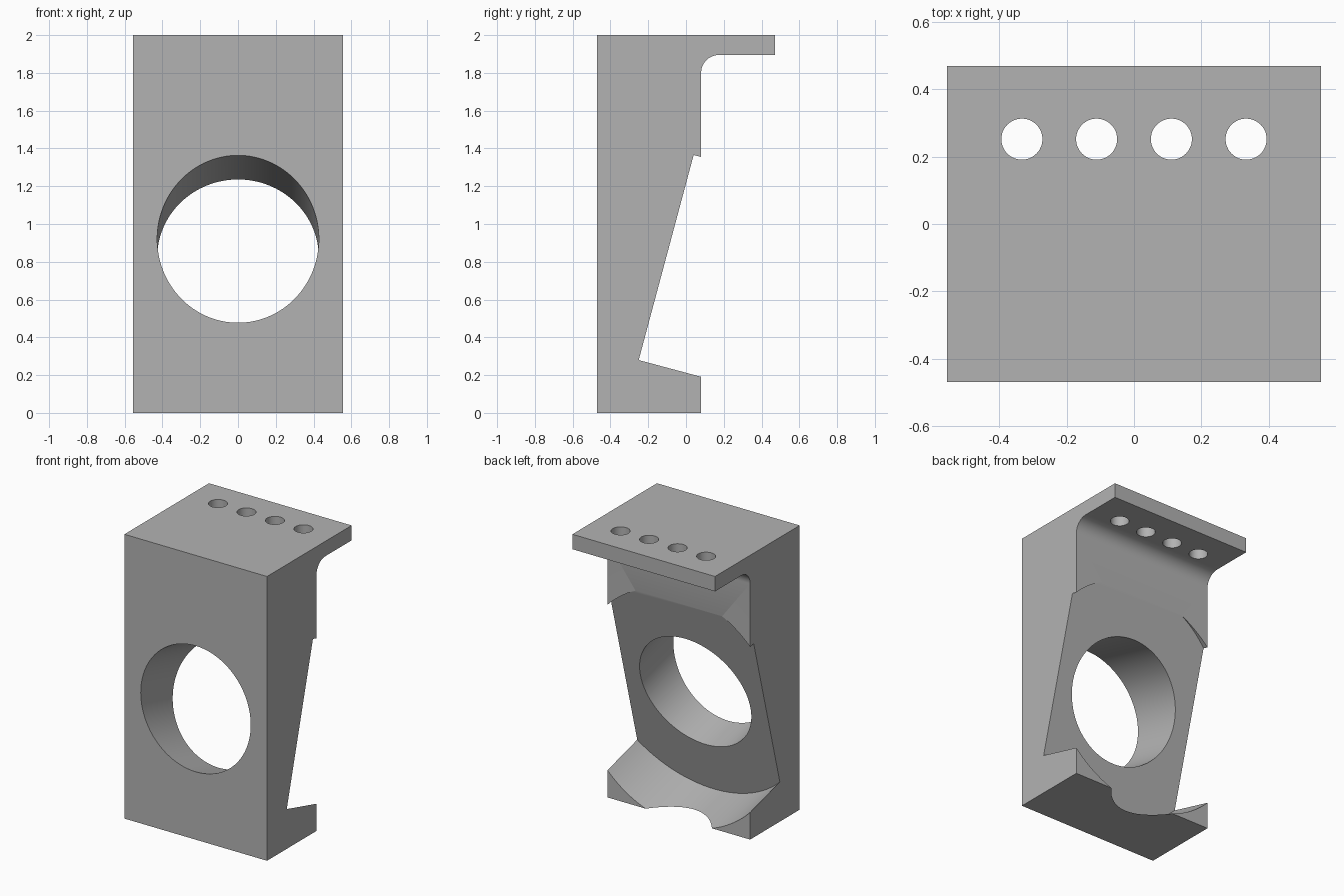
import bpy, bmesh
from math import radians, sin, cos, pi
from mathutils import Vector

cube = bpy.data.objects.get("Cube")
if cube:
    bpy.data.objects.remove(cube, do_unlink=True)

HALF_W = 0.555
FRONT, BACK, LIP = -0.47, 0.08, 0.47
TOP, LIP_Z, FILLET = 2.0, 1.895, 0.095
TILT = radians(15)
AXIS = Vector((0, cos(TILT), -sin(TILT)))
SEAT = Vector((0, -0.105, 0.8225))

grey = bpy.data.materials.new("plain grey")
grey.use_nodes = True
grey.diffuse_color = (0.45, 0.45, 0.45, 1)
grey.node_tree.nodes["Principled BSDF"].inputs["Base Color"].default_value = (0.45, 0.45, 0.45, 1)

# Side profile of the block with its filleted mounting lip, in (y, z)
profile = [(FRONT, 0), (BACK, 0)]
for i in range(17):
    a = pi - i / 16 * pi / 2
    profile.append((BACK + FILLET + FILLET * cos(a), LIP_Z - FILLET + FILLET * sin(a)))
profile += [(LIP, LIP_Z), (LIP, TOP), (FRONT, TOP)]

bm = bmesh.new()
side = bm.faces.new([bm.verts.new((-HALF_W, y, z)) for y, z in profile])
ext = bmesh.ops.extrude_face_region(bm, geom=[side])
moved = [v for v in ext["geom"] if isinstance(v, bmesh.types.BMVert)]
bmesh.ops.translate(bm, verts=moved, vec=(2 * HALF_W, 0, 0))
bmesh.ops.recalc_face_normals(bm, faces=bm.faces)
mesh = bpy.data.meshes.new("bracket_block")
bm.to_mesh(mesh)
bm.free()
block = bpy.data.objects.new("bracket_block", mesh)
bpy.context.collection.objects.link(block)
mesh.materials.append(grey)


def drill(name, radius, depth, centre, tilt=0.0, sides=128):
    """Cut a cylinder out of the block."""
    bpy.ops.mesh.primitive_cylinder_add(vertices=sides, radius=radius, depth=depth,
                                        location=centre, rotation=(tilt, 0, 0))
    cutter = bpy.context.object
    cutter.name = name
    cutter.hide_render = True
    cutter.data.materials.append(grey)
    mod = block.modifiers.new(name, "BOOLEAN")
    mod.operation = "DIFFERENCE"
    mod.solver = "EXACT"
    mod.object = cutter
    bpy.context.view_layer.objects.active = block
    bpy.ops.object.modifier_apply(modifier=name)
    bpy.data.objects.remove(cutter, do_unlink=True)


# Tilted round seat in the back, and the bore through it
lean = -(pi / 2 + TILT)
drill("seat_cutter", 0.79, 2.0, SEAT + AXIS, lean)
drill("bore_cutter", 0.428, 3.0, SEAT, lean)

# Row of four bolt holes in the lip
for i in range(4):
    drill("bolt_hole_cutter", 0.061, 0.5, (-0.333 + 0.222 * i, 0.252, 1.95), sides=48)

bpy.ops.object.select_all(action="DESELECT")
block.select_set(True)
bpy.context.view_layer.objects.active = block
bpy.ops.object.shade_smooth_by_angle(angle=radians(30))
